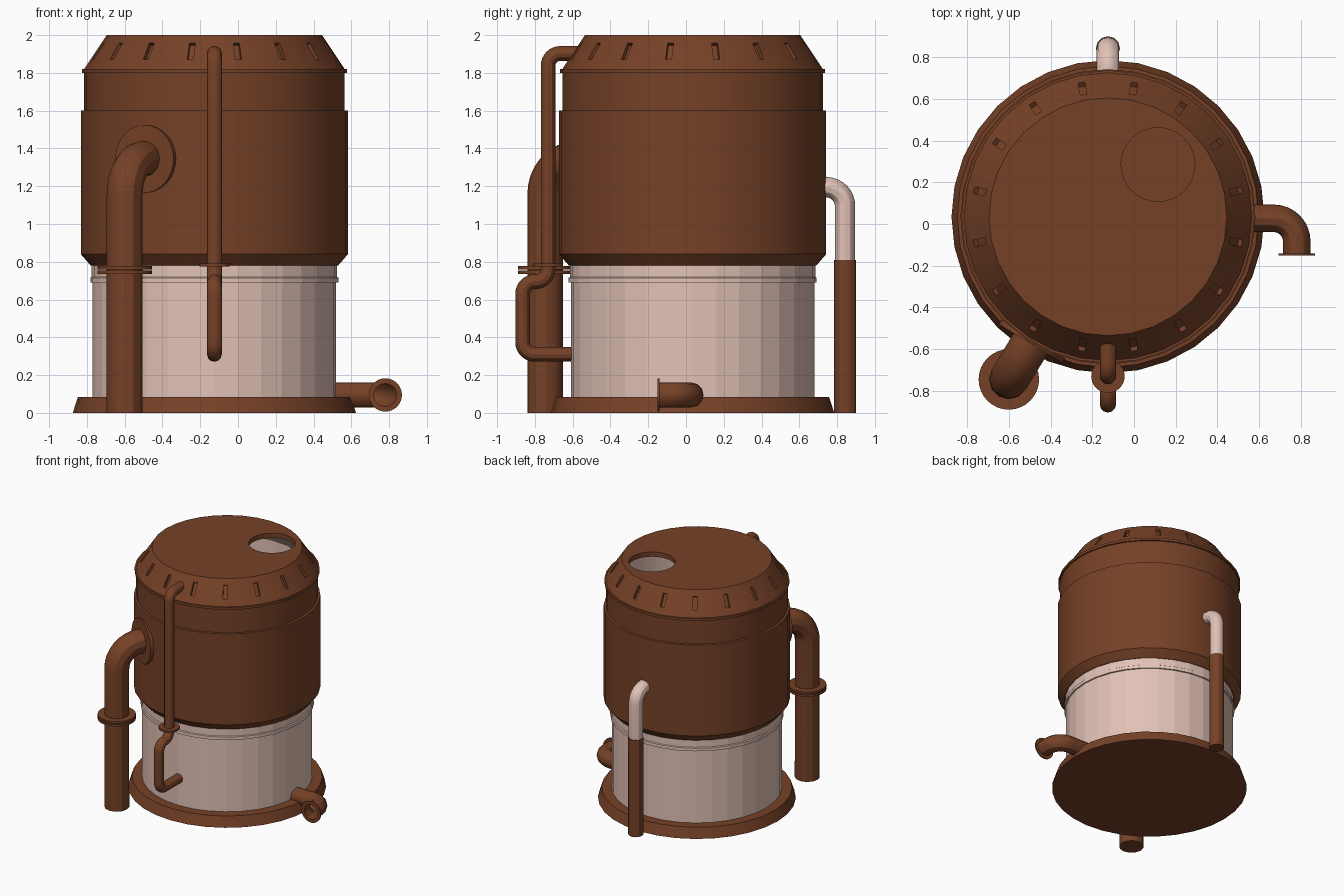
import bpy, bmesh, math
from mathutils import Matrix, Vector

cube = bpy.data.objects.get("Cube")
if cube:
    bpy.data.objects.remove(cube, do_unlink=True)

CX, CY, SIDES = -0.125, 0.035, 32


def material(name, rgb):
    m = bpy.data.materials.new(name)
    m.use_nodes = True
    m.diffuse_color = (*rgb, 1)
    m.node_tree.nodes["Principled BSDF"].inputs["Base Color"].default_value = (*rgb, 1)
    return m


rust = material("rust_brown", (0.18, 0.053, 0.02))
pale = material("pale_pink", (0.76, 0.54, 0.47))


def activate(ob):
    bpy.ops.object.select_all(action='DESELECT')
    ob.select_set(True)
    bpy.context.view_layer.objects.active = ob


def smooth(ob):
    activate(ob)
    bpy.ops.object.shade_smooth_by_angle(angle=math.radians(30))


def finish(name, bm, mats):
    me = bpy.data.meshes.new(name)
    bm.to_mesh(me)
    bm.free()
    ob = bpy.data.objects.new(name, me)
    bpy.context.collection.objects.link(ob)
    for m in mats:
        me.materials.append(m)
    return ob


def lathe(name, profile, mats, place=None, sides=SIDES, pale_from=None, rounded=True):
    """Revolve a closed (radius, height) outline; strips from pale_from on use slot 1."""
    bm = bmesh.new()
    rings = []
    for r, z in profile:
        rings.append([bm.verts.new((r * math.cos(2 * math.pi * i / sides),
                                    r * math.sin(2 * math.pi * i / sides), z))
                      for i in range(sides)])
    for k, a in enumerate(rings):
        b = rings[(k + 1) % len(rings)]
        if profile[k][0] == 0 and profile[(k + 1) % len(rings)][0] == 0:
            continue
        for i in range(sides):
            j = (i + 1) % sides
            f = bm.faces.new((a[i], a[j], b[j], b[i]))
            f.material_index = int(pale_from is not None and k >= pale_from)
    bmesh.ops.remove_doubles(bm, verts=bm.verts, dist=1e-5)
    bmesh.ops.recalc_face_normals(bm, faces=bm.faces)
    bm.transform(place or Matrix.Translation((CX, CY, 0)))
    ob = finish(name, bm, mats)
    if rounded:
        smooth(ob)
    return ob


def disc(name, centre, axis, outer, thick, inner=0):
    place = Matrix.Translation(centre) @ Vector(axis).to_track_quat('Z', 'Y').to_matrix().to_4x4()
    h = thick / 2
    return lathe(name, [(inner, -h), (outer, -h), (outer, h), (inner, h)], [rust], place)


def pipe(name, corners, radius, bend, mat, caps=True):
    """Round tube along a path whose corners are filleted with the bend radius."""
    pts = [Vector(c) for c in corners]
    path = [pts[0]]
    for a, p, b in zip(pts, pts[1:], pts[2:]):
        u, v = (a - p).normalized(), (b - p).normalized()
        middle = p + (u + v) * bend
        for i in range(9):
            t = i / 8 * math.pi / 2
            path.append(middle - v * bend * math.cos(t) - u * bend * math.sin(t))
    path.append(pts[-1])
    cu = bpy.data.curves.new(name, 'CURVE')
    cu.dimensions = '3D'
    cu.bevel_depth = radius
    cu.bevel_resolution = 4
    cu.use_fill_caps = caps
    sp = cu.splines.new('POLY')
    sp.points.add(len(path) - 1)
    for q, p in zip(sp.points, path):
        q.co = (*p, 1)
    cu.materials.append(mat)
    ob = bpy.data.objects.new(name, cu)
    bpy.context.collection.objects.link(ob)
    activate(ob)
    bpy.ops.object.convert(target='MESH')
    smooth(bpy.context.view_layer.objects.active)


# Base plate and faceted lower tank
lathe("base_plate", [(0, 0), (0.75, 0), (0.722, 0.085), (0, 0.085)], [rust])
lathe("lower_tank", [(0.645, 0.08), (0.645, 0.69), (0.657, 0.69), (0.657, 0.715), (0.65, 0.72),
                     (0.65, 0.79), (0.62, 0.79), (0.62, 0.08)], [pale], rounded=False)

# Upper jacket with domed shoulder and lid, pale on the inside
jacket = lathe("upper_jacket", [
    (0.655, 0.78), (0.707, 0.84), (0.707, 1.6), (0.69, 1.602), (0.69, 1.8), (0.702, 1.8),
    (0.702, 1.82), (0.69, 1.82), (0.57, 2), (0, 2), (0, 1.96), (0.52, 1.96),
    (0.62, 1.81), (0.62, 0.78)], [rust, pale], pale_from=10)
# the underside ring closing the outline stays rust
for f in jacket.data.polygons:
    if f.center.z < 0.79:
        f.material_index = 0

# Cutters: lid opening and shoulder slots
bm = bmesh.new()
bmesh.ops.create_cone(bm, cap_ends=True, segments=SIDES, radius1=0.177, radius2=0.177, depth=0.2,
                      matrix=Matrix.Translation((0.115, 0.285, 1.99)))
tilt = Matrix.Rotation(-math.atan2(0.12, 0.18), 4, 'Y')
for i in range(16):
    spin = Matrix.Rotation(math.radians(22.5 * (i + 0.5)), 4, 'Z')
    bmesh.ops.create_cube(bm, size=1, matrix=Matrix.Translation((CX, CY, 0)) @ spin
                          @ Matrix.Translation((0.627, 0, 1.915)) @ tilt
                          @ Matrix.Diagonal((0.05, 0.032, 0.105, 1)))
cutter = finish("opening_cutter", bm, [rust])
cutter.hide_render = True
mod = jacket.modifiers.new("openings", 'BOOLEAN')
mod.operation = 'DIFFERENCE'
mod.solver = 'EXACT'
mod.object = cutter
activate(jacket)
bpy.ops.object.modifier_apply(modifier=mod.name)
bpy.data.objects.remove(cutter, do_unlink=True)
smooth(jacket)

# Large intake pipe, running radially into the jacket
stand = Vector((-0.6, -0.745, 0))
inward = (Vector((CX, CY, 0)) - stand).normalized()
up = Vector((0, 0, 1.345))
pipe("intake_pipe", [stand, stand + up, stand + up + inward * 0.32], 0.095, 0.19, rust)
for n, z in (("lower", 0.744), ("upper", 0.768)):
    disc("intake_flange_" + n, stand + Vector((0, 0, z)), (0, 0, 1), 0.145, 0.017)
disc("intake_wall_plate", Vector((CX, CY, 1.345)) - inward * 0.7, inward, 0.18, 0.025)

# Thin front pipe: down the jacket, offset, then back into the tank
pipe("front_pipe", [(CX, -0.55, 1.903), (CX, -0.73, 1.903), (CX, -0.73, 0.695),
                    (CX, -0.865, 0.695), (CX, -0.865, 0.31), (CX, -0.59, 0.31)],
     0.039, 0.065, rust)
disc("front_pipe_collar", (CX, -0.73, 0.783), (0, 0, 1), 0.08, 0.015)

# Rear drain pipe with pale elbow
pipe("rear_elbow", [(CX, 0.68, 1.195), (CX, 0.842, 1.195), (CX, 0.842, 0.8)], 0.054, 0.1, pale)
pipe("rear_pipe", [(CX, 0.842, 0.81), (CX, 0.842, 0)], 0.058, 0.1, rust)

# Left outlet with open flanged mouth
pipe("outlet_pipe", [(0.48, 0.027, 0.095), (0.78, 0.027, 0.095), (0.78, -0.148, 0.095)],
     0.066, 0.11, rust, caps=False)
disc("outlet_flange", (0.78, -0.146, 0.095), (0, 1, 0), 0.088, 0.01, inner=0.06)
